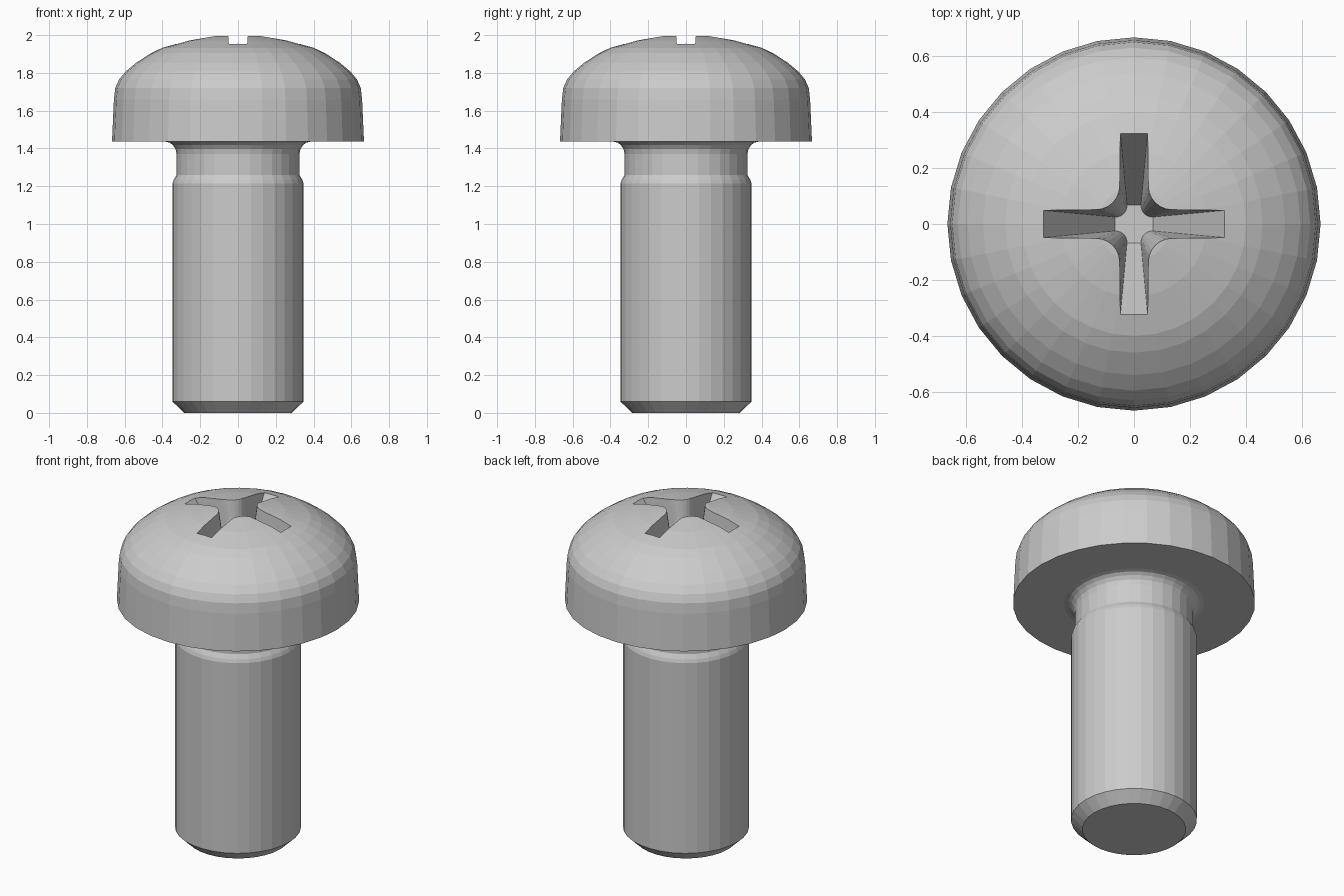
import bpy, bmesh, math

if "Cube" in bpy.data.objects:
    bpy.data.objects.remove(bpy.data.objects["Cube"])

SIDES = 32


def loft(name, rings):
    """Closed solid from a stack of equal-length point rings, bottom to top."""
    bm = bmesh.new()
    vs = [[bm.verts.new(p) for p in ring] for ring in rings]
    n = len(vs[0])
    for a, b in zip(vs, vs[1:]):
        for i in range(n):
            j = (i + 1) % n
            bm.faces.new((a[i], a[j], b[j], b[i]))
    bm.faces.new(vs[0][::-1])
    bm.faces.new(vs[-1])
    bmesh.ops.recalc_face_normals(bm, faces=bm.faces)
    mesh = bpy.data.meshes.new(name)
    bm.to_mesh(mesh)
    bm.free()
    obj = bpy.data.objects.new(name, mesh)
    bpy.context.collection.objects.link(obj)
    return obj


def circle(r, z):
    return [(r * math.cos(2 * math.pi * i / SIDES),
             r * math.sin(2 * math.pi * i / SIDES), z) for i in range(SIDES)]


def cross(t, z):
    """Cross section of the recess: t = 0 at its floor, t = 1 at the head surface."""
    end = 0.068 + 0.258 * t
    w = 0.025 + 0.024 * t
    r = 0.04 + 0.04 * t
    quarter = [(end, w)]
    for k in range(7):
        a = math.radians(270 - 15 * k)
        quarter.append((w + r + r * math.cos(a), w + r + r * math.sin(a)))
    quarter.append((w, end))
    pts = []
    for q in range(4):
        c, s = [(1, 0), (0, 1), (-1, 0), (0, -1)][q]
        pts += [(c * x - s * y, s * x + c * y, z) for x, y in quarter]
    return pts


# Shank with chamfered tip, relieved neck and fillet, then the domed pan head
profile = [
    (0.285, 0.0), (0.347, 0.06), (0.347, 1.215), (0.34, 1.235), (0.325, 1.26),
    (0.325, 1.37), (0.331, 1.398), (0.345, 1.418), (0.362, 1.431), (0.385, 1.436),
    (0.667, 1.436), (0.662, 1.55), (0.657, 1.66), (0.65, 1.72), (0.63, 1.765),
    (0.595, 1.807), (0.54, 1.847), (0.46, 1.905), (0.40, 1.933), (0.26, 1.972),
    (0.13, 1.995), (0.03, 2.0),
]
# Keep the dome convex through the shoulder
profile[16] = (0.54, 1.853)
screw = loft("screw_body", [circle(r, z) for r, z in profile])

# Tapered cross recess
floor_z, surface_z, top_z = 1.57, 1.958, 2.06
cutter = loft("recess_cutter", [
    cross(0, floor_z),
    cross((top_z - floor_z) / (surface_z - floor_z), top_z),
])
cutter.hide_render = True

mod = screw.modifiers.new("cross_recess", 'BOOLEAN')
mod.operation = 'DIFFERENCE'
mod.solver = 'EXACT'
mod.object = cutter
bpy.context.view_layer.objects.active = screw
screw.select_set(True)
bpy.ops.object.modifier_apply(modifier=mod.name)
bpy.data.objects.remove(cutter, do_unlink=True)
